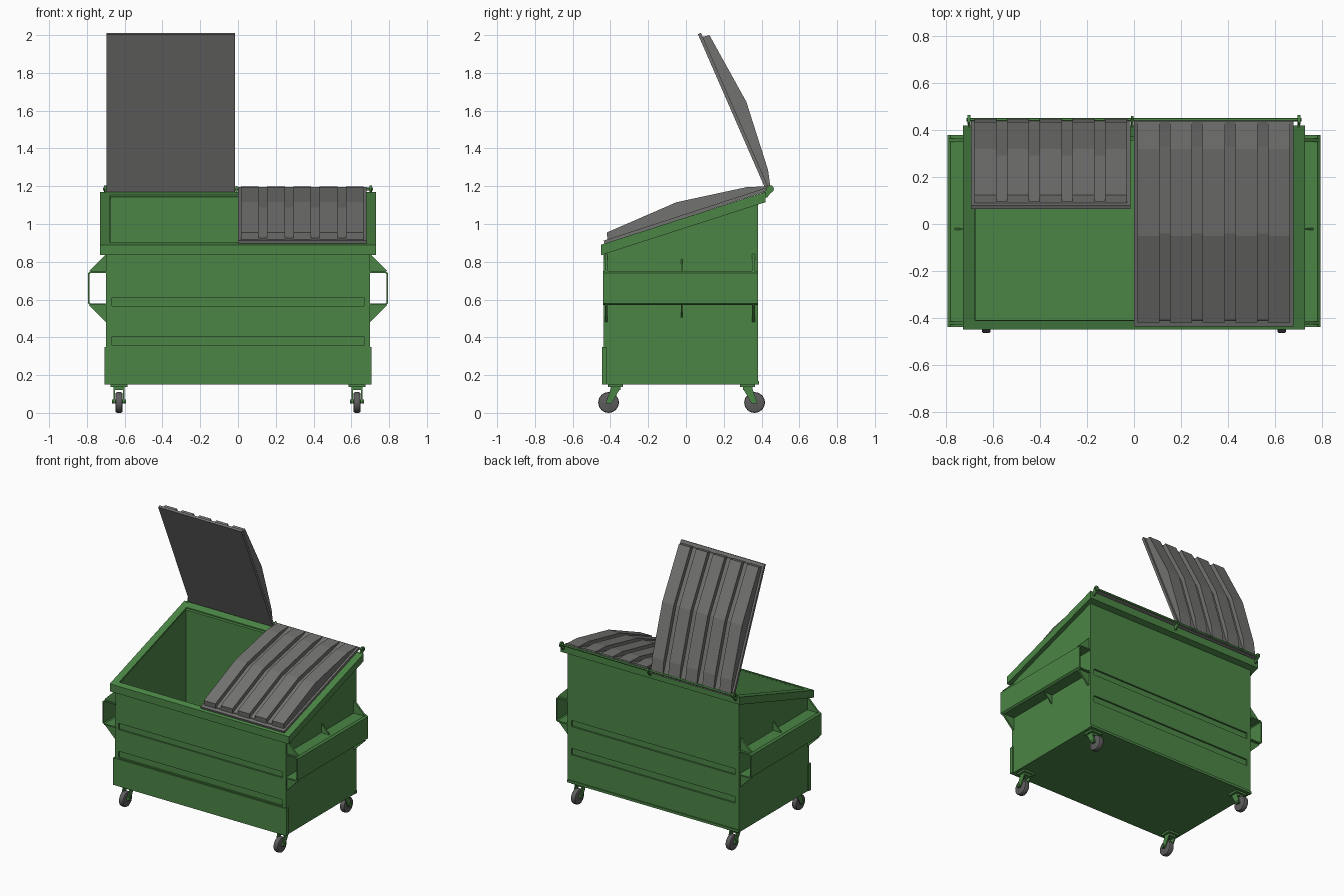
import bpy, bmesh
from mathutils import Matrix, Vector

if "Cube" in bpy.data.objects:
    bpy.data.objects.remove(bpy.data.objects["Cube"])


def material(name, r, g, b):
    m = bpy.data.materials.new(name)
    m.use_nodes = True
    m.diffuse_color = (r, g, b, 1)
    m.node_tree.nodes["Principled BSDF"].inputs["Base Color"].default_value = (r, g, b, 1)
    return m


GREEN = material("green paint", 0.07, 0.235, 0.06)
GREY = material("grey plastic", 0.17, 0.17, 0.165)
RUBBER = material("dark rubber", 0.11, 0.11, 0.11)


def finish(name, bm, mat, smooth=False):
    bmesh.ops.recalc_face_normals(bm, faces=bm.faces)
    mesh = bpy.data.meshes.new(name)
    bm.to_mesh(mesh)
    bm.free()
    mesh.materials.append(mat)
    ob = bpy.data.objects.new(name, mesh)
    bpy.context.collection.objects.link(ob)
    if smooth:
        bpy.ops.object.select_all(action="DESELECT")
        ob.select_set(True)
        bpy.context.view_layer.objects.active = ob
        bpy.ops.object.shade_smooth_by_angle()
    return ob


def add_prism(bm, points, a, b, place):
    """Extrude a 2D outline from a to b; place maps (p, q, depth) to 3D."""
    ends = [[bm.verts.new(place(p, q, t)) for p, q in points] for t in (a, b)]
    bm.faces.new(ends[0])
    bm.faces.new(ends[1][::-1])
    for i in range(len(points)):
        j = (i + 1) % len(points)
        bm.faces.new((ends[0][i], ends[0][j], ends[1][j], ends[1][i]))


def add_box(bm, x0, x1, y0, y1, z0, z1):
    add_prism(bm, [(x0, y0), (x1, y0), (x1, y1), (x0, y1)], z0, z1,
              lambda x, y, z: (x, y, z))


def add_cylinder(bm, centre, radius, length, sides):
    """Cylinder lying along x."""
    mat = Matrix.Translation(centre) @ Matrix.Rotation(1.5708, 4, "Y")
    return bmesh.ops.create_cone(bm, cap_ends=True, segments=sides, radius1=radius,
                                 radius2=radius, depth=length, matrix=mat)["verts"]


def rim_z(y):
    return 0.89 + 0.322 * (y + 0.45)


def ring_shell(name, rings, closed):
    """Bridge rectangular rings (half width, front, back, height rule)."""
    bm = bmesh.new()
    loops = [[bm.verts.new((x, y, height(y))) for x, y in
              ((-w, y0), (w, y0), (w, y1), (-w, y1))] for w, y0, y1, height in rings]
    pairs = list(zip(loops, loops[1:]))
    if closed:
        pairs.append((loops[-1], loops[0]))
    else:
        bm.faces.new(loops[0])
        bm.faces.new(loops[-1])
    for lo, hi in pairs:
        for i in range(4):
            j = (i + 1) % 4
            bm.faces.new((lo[i], lo[j], hi[j], hi[i]))
    return finish(name, bm, GREEN)


# Hollow bin body with a sloped top
body = ring_shell("bin_body", [
    (0.698, -0.437, 0.38, lambda y: 0.15),
    (0.698, -0.437, 0.38, lambda y: rim_z(y) - 0.008),
    (0.675, -0.41, 0.357, lambda y: rim_z(y) - 0.008),
    (0.675, -0.41, 0.357, lambda y: 0.175)], False)

# Pressed grooves along the front and back walls
bm = bmesh.new()
for z0, z1 in ((0.357, 0.405), (0.565, 0.61)):
    for y in (-0.437, 0.38):
        add_box(bm, -0.667, 0.667, y - 0.012, y + 0.012, z0, z1)
cutter = finish("groove_cutter", bm, GREEN)
cutter.hide_render = True
mod = body.modifiers.new("grooves", "BOOLEAN")
mod.operation = "DIFFERENCE"
mod.solver = "EXACT"
mod.object = cutter
bpy.context.view_layer.objects.active = body
bpy.ops.object.modifier_apply(modifier=mod.name)
bpy.data.objects.remove(cutter)

# Sloped rim around the opening
ring_shell("top_rim", [
    (0.73, -0.45, 0.42, lambda y: rim_z(y) - 0.055),
    (0.73, -0.45, 0.42, rim_z),
    (0.678, -0.412, 0.37, rim_z),
    (0.678, -0.412, 0.37, lambda y: rim_z(y) - 0.055)], True)

# Reinforcing plates at the base
bm = bmesh.new()
add_box(bm, -0.706, 0.706, -0.444, -0.42, 0.15, 0.35)
add_box(bm, -0.7, 0.7, 0.36, 0.387, 0.15, 0.168)
finish("base_plates", bm, GREEN)

# Side lifting pockets with gussets
for side, s in (("left", 1), ("right", -1)):
    def place(x, z, y):
        return (s * x, y, z)
    bm = bmesh.new()
    add_prism(bm, [(0.69, 0.57), (0.782, 0.57), (0.795, 0.58), (0.795, 0.74),
                   (0.782, 0.75), (0.69, 0.75), (0.69, 0.741), (0.778, 0.741),
                   (0.786, 0.735), (0.786, 0.585), (0.778, 0.579), (0.69, 0.579)],
              -0.44, 0.38, place)
    finish(side + "_lift_pocket", bm, GREEN)
    bm = bmesh.new()
    for y, size, thick in ((-0.422, 0.09, 0.014), (-0.022, 0.065, 0.008), (0.357, 0.09, 0.014)):
        for z, up in ((0.75, 1), (0.57, -1)):
            add_prism(bm, [(0.69, z), (0.7 + size, z), (0.7, z + up * size), (0.69, z + up * size)],
                      y - thick / 2, y + thick / 2, place)
    finish(side + "_pocket_gussets", bm, GREEN)

# Ribbed lids: outline measured outward from the hinge
LENGTH = 0.905
CREST = [(-0.012, 0.022), (0.098, 0.053), (0.475, 0.092), (0.876, 0.054)]


def lid(name, x0, hinge, direction):
    along = Vector(direction).normalized()
    out = Vector((abs(along.y), -along.x)) if along.x > 0 else Vector((along.y, -along.x))

    def place(u, v, x):
        p = Vector(hinge) + along * u + out * v
        return (x, p.x, p.y)
    bm = bmesh.new()
    add_prism(bm, [(-0.015, 0), (LENGTH, 0), (LENGTH, 0.018), (-0.015, 0.018)],
              x0, x0 + 0.68, place)

    def hump(a, b, drop):
        top = [(u, max(v - drop, 0.016)) for u, v in CREST]
        add_prism(bm, [(-0.012, 0.01)] + top + [(0.884, 0.01)], x0 + a, x0 + b, place)
    hump(0.02, 0.66, 0.03)
    for i in range(5):
        start = 0.015 + 0.139 * i
        hump(start, start + 0.094, 0)
    finish(name, bm, GREY)


lid("left_lid_closed", 0.0, (0.43, 1.175), (-0.951, -0.31))
lid("right_lid_open", -0.695, (0.425, 1.175), (-0.4, 0.917))

# Hinge rod with end stops and brackets
bm = bmesh.new()
add_cylinder(bm, (0, 0.445, 1.185), 0.008, 1.43, 12)
for s in (-1, 1):
    add_cylinder(bm, (s * 0.703, 0.445, 1.185), 0.02, 0.012, 12)
for x in (-0.703, -0.007, 0.703):
    add_prism(bm, [(0.41, 1.14), (0.43, 1.14), (0.46, 1.18), (0.45, 1.2), (0.41, 1.17)],
              x - 0.005, x + 0.005, lambda y, z, d: (d, y, z))
finish("hinge_rod", bm, GREEN, True)

# Casters: mounting plate, leaning fork, axle and wheel
for side, x in (("left", 0.63), ("right", -0.63)):
    for end, y, out in (("front", -0.41, -1), ("back", 0.363, 1)):
        name = end + "_" + side
        bm = bmesh.new()
        top = y - out * 0.037
        add_box(bm, x - 0.045, x + 0.045, top - 0.04, top + 0.04, 0.136, 0.151)
        add_box(bm, x - 0.03, x + 0.03, top - 0.025, top + 0.025, 0.122, 0.137)
        for s in (-1, 1):
            add_prism(bm, [(top - 0.025, 0.13), (top + 0.025, 0.13),
                           (y + 0.016, 0.05), (y - 0.016, 0.05)],
                      x + s * 0.022, x + s * 0.03, lambda p, z, d: (d, p, z))
        add_cylinder(bm, (x, y, 0.06), 0.012, 0.075, 10)
        finish(name + "_caster_fork", bm, GREEN)
        bm = bmesh.new()
        add_cylinder(bm, (x, y, 0.055), 0.055, 0.038, 24)
        rims = [e for e in bm.edges if abs(e.verts[0].co.x - e.verts[1].co.x) < 0.001]
        bmesh.ops.bevel(bm, geom=rims, offset=0.009, segments=2, affect="EDGES", profile=0.5)
        finish(name + "_wheel", bm, RUBBER, True)
